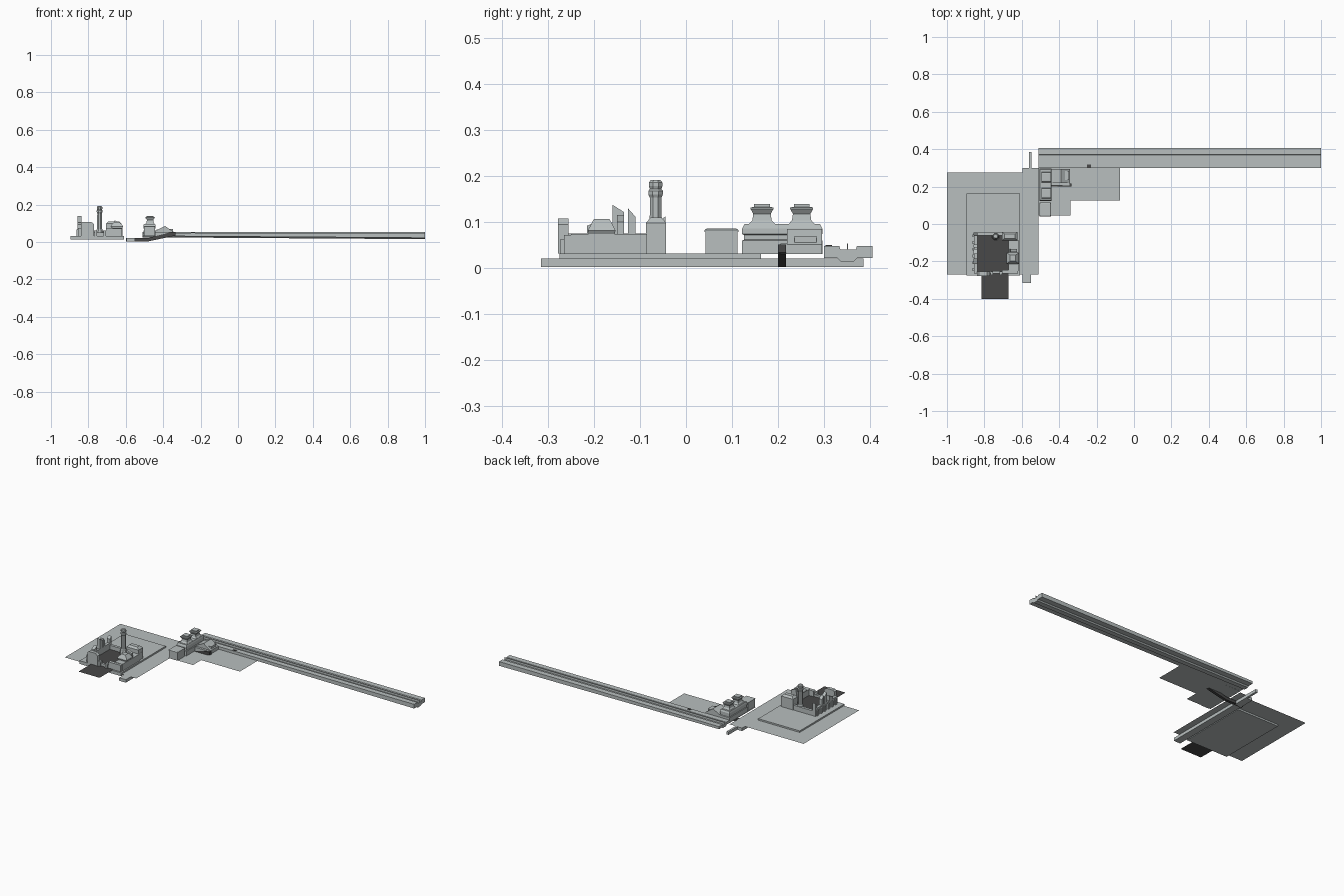
import bpy, bmesh, math


def material(name, col):
    m = bpy.data.materials.new(name)
    m.diffuse_color = (*col, 1)
    return m


STONE = material("pale grey stone", (0.48, 0.52, 0.52))
DARK = material("dark asphalt", (0.065, 0.065, 0.065))


def finish(name, bm, mat):
    me = bpy.data.meshes.new(name)
    bmesh.ops.recalc_face_normals(bm, faces=bm.faces)
    bm.to_mesh(me)
    bm.free()
    me.materials.append(mat)
    ob = bpy.data.objects.new(name, me)
    bpy.context.collection.objects.link(ob)
    return ob


def loft(name, rings, mat=STONE):
    """Skin a list of equal-length closed rings and cap both ends."""
    bm = bmesh.new()
    vs = [[bm.verts.new(p) for p in r] for r in rings]
    n = len(rings[0])
    for a, b in zip(vs, vs[1:]):
        for i in range(n):
            bm.faces.new((a[i], a[(i + 1) % n], b[(i + 1) % n], b[i]))
    bm.faces.new(vs[0])
    bm.faces.new(vs[-1])
    return finish(name, bm, mat)


def rect(x0, x1, y0, y1, z):
    return [(x0, y0, z), (x1, y0, z), (x1, y1, z), (x0, y1, z)]


def box(name, x0, x1, y0, y1, z0, z1, mat=STONE):
    return loft(name, [rect(x0, x1, y0, y1, z0), rect(x0, x1, y0, y1, z1)], mat)


def stack(name, cx, cy, steps):
    """Rectangular body from (half x, half y, z) steps."""
    return loft(name, [rect(cx - a, cx + a, cy - b, cy + b, z) for a, b, z in steps])


def turned(name, cx, cy, steps, n=8):
    return loft(name, [[(cx + r * math.cos(math.tau * (i + .5) / n),
                         cy + r * math.sin(math.tau * (i + .5) / n), z)
                        for i in range(n)] for r, z in steps])


def extrude_y(name, pts, y0, y1, mat=STONE):
    return loft(name, [[(x, y, z) for x, z in pts] for y in (y0, y1)], mat)


def extrude_x(name, pts, x0, x1, mat=STONE):
    return loft(name, [[(x, y, z) for y, z in pts] for x in (x0, x1)], mat)


def sheet(name, pts, z, mat=STONE):
    bm = bmesh.new()
    f = bm.faces.new([bm.verts.new((x, y, z)) for x, y in pts])
    f.normal_update()
    ob = finish(name, bm, mat)
    if ob.data.polygons[0].normal.z < 0:
        ob.data.flip_normals()
    return ob


# Ground sheets, flat and without thickness
sheet("main_ground", [(-1, -.27), (-.51, -.27), (-.51, .30), (-.565, .30),
                      (-.565, .275), (-1, .275)], .0225)
sheet("yard_ground", [(-.51, .045), (-.34, .045), (-.34, .125), (-.075, .125),
                      (-.075, .30), (-.51, .30)], .031)
sheet("entrance_road", [(-.815, -.40), (-.67, -.40), (-.67, -.26), (-.815, -.26)], .0335, DARK)

# Raised castle terrace
box("terrace", -.895, -.61, -.275, .163, .012, .032)

# Sunken road below the ground, with its narrow northern end and dark ramp
box("sunken_road", -.595, -.55, -.315, .30, .003, .0215)
box("sunken_road_end", -.562, -.549, .30, .385, .003, .0215)
extrude_y("ramp", [(-.60, .003), (-.48, .003), (-.335, .034), (-.335, .052),
                   (-.36, .052), (-.48, .021), (-.60, .021)], .20, .217, DARK)

# Long channel with raised banks, thinner towards the left end
bank = [(.30, .022), (.30, .048), (.333, .048), (.335, .041), (.3495, .041), (.3495, .054),
        (.3515, .054), (.3515, .041), (.369, .041), (.371, .048), (.405, .048),
        (.405, .022), (.372, .022), (.365, .015), (.336, .015), (.329, .022)]
loft("long_channel", [[(x, y, z + lift * (z < .03)) for y, z in bank]
                      for x, lift in ((-.51, .010), (1, 0))])
box("channel_marker", -.25, -.23, .303, .317, .045, .05, DARK)

# Castle courtyard and low plinth
box("courtyard", -.838, -.67, -.255, -.055, .032, .037, DARK)

# Left wall with slanted towers
box("left_wall", -.855, -.837, -.265, -.045, .032, .075)
for i, (y0, y1, za, zb) in enumerate([(-.16, -.135, .138, .122), (-.126, -.110, .130, .112),
                                      (-.062, -.045, .100, .112), (-.215, -.185, .092, .105)]):
    extrude_x(f"slanted_tower_{i}", [(y0, .032), (y1, .032), (y1, zb), (y0, za)], -.857, -.837)
for i in range(6):
    y = -.25 + i * .036
    box(f"left_buttress_{i}", -.863, -.855, y, y + .014, .032, .066)

# Front wall: tall left part, gate gap, lower right part
extrude_y("front_wall_left", [(-.84, .032), (-.77, .032), (-.77, .095), (-.785, .108),
                              (-.83, .108), (-.84, .10)], -.278, -.255)
box("front_wall_right", -.705, -.62, -.265, -.245, .032, .072)
box("gate_sill", -.77, -.705, -.265, -.25, .032, .05)
for i, x in enumerate((-.768, -.72)):
    box(f"gate_post_{i}", x, x + .014, -.274, -.254, .032, .062)

# Right wing with hipped roof
box("right_wing", -.672, -.618, -.25, -.085, .032, .074)
stack("right_hip_roof", -.648, -.183, [(.028, .028, .074), (.033, .030, .082), (.031, .027, .088),
                                       (.016, .018, .105), (.014, .016, .107)])
extrude_y("right_gable", [(-.665, .074), (-.625, .074), (-.625, .10), (-.66, .115)], -.15, -.135)

# Back wing
box("back_wing", -.705, -.622, -.088, -.043, .032, .075)
stack("back_wing_roof", -.664, -.065, [(.041, .022, .075), (.041, .022, .098), (.028, .012, .110)])
box("back_wall", -.837, -.705, -.062, -.045, .032, .062)

# Round lookout tower
turned("lookout_tower", -.74, -.066, [(.021, .032), (.021, .050), (.017, .066), (.014, .070),
                                     (.0135, .153), (.017, .160), (.017, .168), (.0135, .172),
                                     (.016, .178), (.016, .186), (.011, .192)])

# Hall with two flared chimneys
stack("hall", -.473, .209, [(.033, .087, .031), (.033, .087, .060), (.030, .083, .062),
                            (.030, .083, .072), (.033, .087, .074), (.033, .087, .086),
                            (.030, .082, .096)])
for i, y in enumerate((.165, .251)):
    stack(f"hall_chimney_{i}", -.47, y, [(.027, .030, .094), (.019, .021, .104), (.017, .019, .118),
                                        (.025, .025, .129), (.025, .025, .132), (.018, .017, .133),
                                        (.018, .017, .139)])

# Small store building with lid
box("store", -.503, -.445, .042, .112, .031, .080)
stack("store_lid", -.474, .077, [(.031, .037, .079), (.031, .037, .083), (.026, .032, .086)])

# Gabled side wings east of the hall
gable = [(-.44, .031), (-.342, .031), (-.342, .052), (-.39, .085), (-.44, .060)]
for i, (y0, y1) in enumerate([(.125, .198), (.219, .295)]):
    if i:
        extrude_y("side_wing", gable, y0, y1)
    else:
        box("side_wing_low", -.44, -.345, .205, .219, .031, .054)
for i, x in enumerate((-.437, -.388)):
    box(f"side_wing_dormer_{i}", x, x + .040, .235, .283, .045, .066 + .004 * i)
